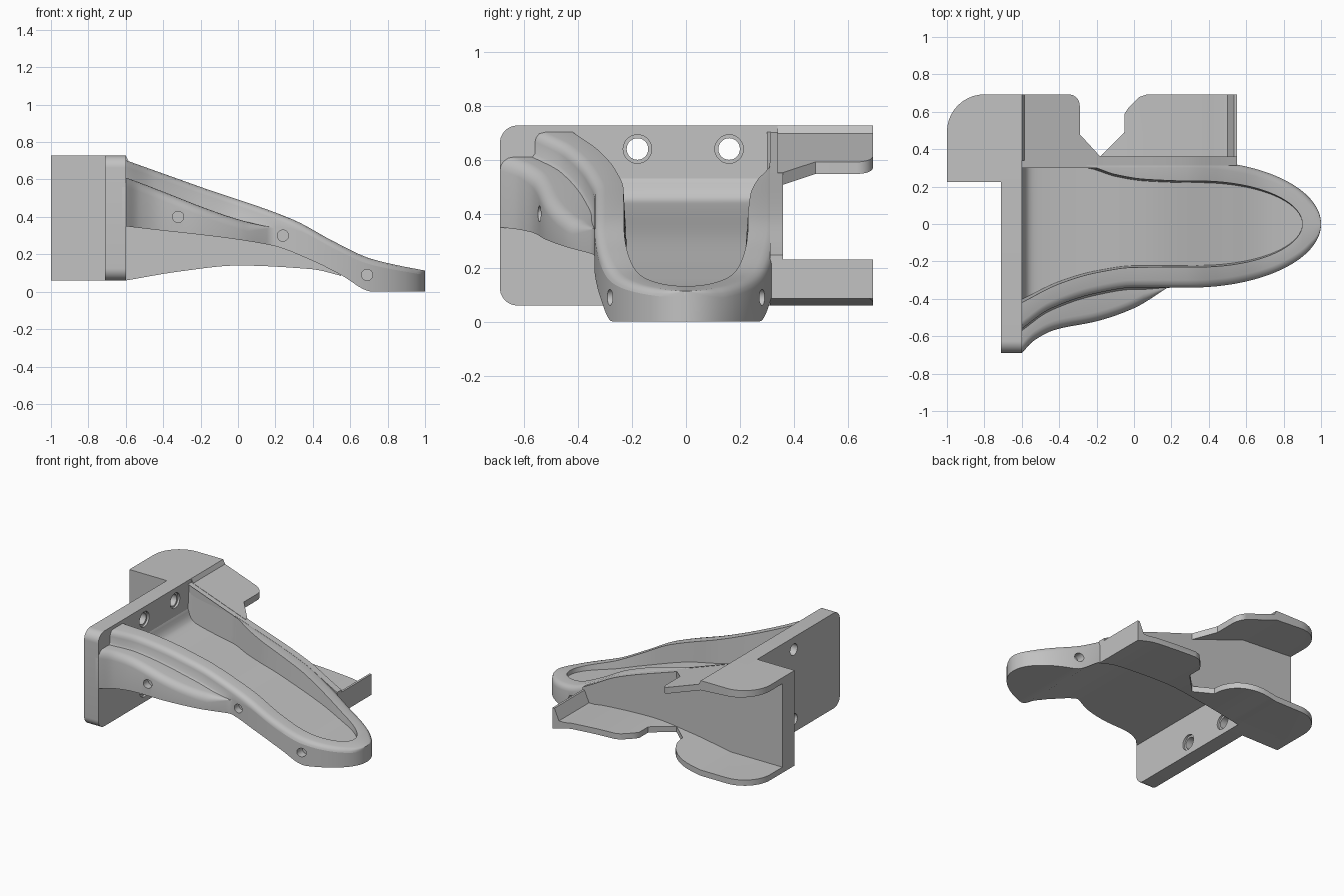
import bpy, bmesh, math
from mathutils import Matrix, Vector

if "Cube" in bpy.data.objects:
    bpy.data.objects.remove(bpy.data.objects["Cube"])

grey = bpy.data.materials.new("satin_grey")
grey.use_nodes = True
grey.diffuse_color = (0.54, 0.54, 0.54, 1)
grey.node_tree.nodes["Principled BSDF"].inputs["Base Color"].default_value = (0.54, 0.54, 0.54, 1)


def finish(name, bm):
    bmesh.ops.remove_doubles(bm, verts=bm.verts, dist=0.0005)
    bmesh.ops.recalc_face_normals(bm, faces=bm.faces)
    mesh = bpy.data.meshes.new(name)
    bm.to_mesh(mesh)
    bm.free()
    mesh.materials.append(grey)
    ob = bpy.data.objects.new(name, mesh)
    bpy.context.collection.objects.link(ob)
    return ob


def prism(name, pts, axis, lo, hi):
    """Extrude a 2D profile along x, y or z."""
    def place(p, d):
        return {"x": (d, *p), "y": (p[0], d, p[1]), "z": (*p, d)}[axis]
    bm = bmesh.new()
    rings = [[bm.verts.new(place(p, d)) for p in pts] for d in (lo, hi)]
    for ring in rings:
        bm.faces.new(ring)
    for i in range(len(pts)):
        j = (i + 1) % len(pts)
        bm.faces.new((rings[0][i], rings[0][j], rings[1][j], rings[1][i]))
    return finish(name, bm)


def rod(name, start, end, r1, r2):
    start, end = Vector(start), Vector(end)
    d = end - start
    bm = bmesh.new()
    bmesh.ops.create_cone(bm, cap_ends=True, segments=28, radius1=r1, radius2=r2, depth=d.length,
                          matrix=Matrix.Translation((start + end) / 2)
                          @ d.to_track_quat("Z", "Y").to_matrix().to_4x4())
    return finish(name, bm)


def boolean(ob, cutter, operation="DIFFERENCE"):
    cutter.hide_render = True
    mod = ob.modifiers.new("cut", "BOOLEAN")
    mod.operation, mod.object, mod.solver = operation, cutter, "EXACT"
    bpy.context.view_layer.objects.active = ob
    bpy.ops.object.modifier_apply(modifier=mod.name)
    bpy.data.objects.remove(cutter)


def arc(cx, cy, r, a, b, n=10):
    return [(cx + r * math.cos(math.radians(a + (b - a) * i / n)),
             cy + r * math.sin(math.radians(a + (b - a) * i / n))) for i in range(n + 1)]


def curve(*pts):
    """Smooth interpolation through points, without overshoot."""
    n = len(pts)
    s = [(pts[i + 1][1] - pts[i][1]) / (pts[i + 1][0] - pts[i][0]) for i in range(n - 1)]
    m = [s[0]] + [2 * a * b / (a + b) if a * b > 0 else 0 for a, b in zip(s, s[1:])] + [s[-1]]

    def f(x):
        x = min(max(x, pts[0][0]), pts[-1][0])
        i = max(k for k in range(n - 1) if pts[k][0] <= x)
        h = pts[i + 1][0] - pts[i][0]
        t = (x - pts[i][0]) / h
        return (pts[i][1] * (1 + 2 * t) * (1 - t) ** 2 + m[i] * h * t * (1 - t) ** 2
                + pts[i + 1][1] * t * t * (3 - 2 * t) + m[i + 1] * h * t * t * (t - 1))
    return f


def oval(x, cx, a, b):
    return b * math.sqrt(max(0, 1 - (max(x - cx, 0) / a) ** 2))


# Height and width curves along the length
top = curve((-.62, .71), (-.2, .56), (.3, .383), (.5, .275), (.7, .18), (.85, .142), (1, .113))
ledge = curve((-.6, .61), (.15, .35), (.3, .33), (.5, .235), (.7, .145), (1, .085))
floor = curve((-.62, .56), (-.6, .53), (-.585, .485), (-.56, .453), (-.52, .437),
              (.1, .32), (.5, .19), (.7, .13), (.9, .1))
underside = curve((-.6, .35), (.17, .25), (.4, .165), (.55, .09), (.72, 0), (1, 0))
wall_foot = curve((-.6, .06), (-.3, .11), (0, .14), (.4, .12), (.55, .085))
skirt = curve((-.6, .69), (-.53, .62), (-.42, .565), (-.2, .52), (0, .45), (.18, .34))
rim_out = curve((-.6, .56), (-.45, .455), (-.2, .37), (0, .34), (.3, .34))
rim_in = curve((-.6, .42), (-.4, .32), (-.2, .26), (0, .232), (.3, .23))
back_in = curve((-.6, .316), (-.26, .312), (-.1, .265), (.05, .24), (.25, .23))


def section(x):
    outer = oval(x, .3, .7, .34)
    inner = oval(x, .35, .55, 1)
    yf = skirt(x) if x < .18 else outer
    yr = rim_out(x) if x < .3 else outer
    yi, yb = rim_in(x) * inner, back_in(x) * inner
    z, zl, zu = top(x), ledge(x), underside(x)
    zf = floor(x) if inner > 0 else z
    r = min(.04, yr * .3)               # rim rounding
    w = min(.05, max(0, yf - yr) * .6)  # ledge rounding
    rim = [(0, r * .9), (r * .12, r * .5), (r * .4, r * .15), (r, 0)]
    pts = [(-yf, zu)]
    pts += [(-(yf - w * (1 - math.cos(t))), zl - w * (1 - math.sin(t)))
            for t in (0, .4, .8, 1.2, 1.57)]
    pts += [(-(yr + w * .2), zl), (-yr, zl + .2 * w + .003)]
    pts += [(-(yr - dy), z - dz) for dy, dz in rim]
    pts += [(-yi, z), (-yi * .96, zf), (yb * .96, zf), (yb, z)]
    pts += [(outer - dy, z - dz) for dy, dz in reversed(rim)]
    return pts + [(outer, zu)]


# Tongue body lofted from cross-sections
xs = [-.62, -.61, -.6, -.594, -.588, -.58, -.57, -.56, -.545]
xs += [-.53 + .83 * i / 40 for i in range(40)]
xs += [.3 + .6 * math.sin(math.pi / 2 * i / 26) for i in range(27)]
xs += [.9005 + .0993 * math.sin(math.pi / 2 * i / 14) for i in range(15)]
bm = bmesh.new()
rings = [[bm.verts.new((x, *p)) for p in section(x)] for x in xs]
for a, b in zip(rings, rings[1:]):
    for i in range(len(a)):
        j = (i + 1) % len(a)
        bm.faces.new((a[i], a[j], b[j], b[i]))
bm.faces.new(rings[0])
bm.faces.new(rings[-1])
tongue = finish("tongue_body", bm)

# Shallow round sockets along the sides
for x, z, y in ((-.32, .4, -.545), (.24, .3, -.34), (.69, .09, -.28), (.69, .09, .28)):
    side = math.copysign(1, y)
    boolean(tongue, rod("socket_cutter", (x, y + side * .1, z), (x, y - side * .05, z), .03, .03))

# Mounting plate with rounded outer corners and countersunk holes
outline = [(.36, .06), (.36, .727)] + arc(-.625, .662, .065, 90, 180) + arc(-.625, .125, .065, 180, 270)
plate = prism("mounting_plate", outline, "x", -.71, -.6)
for y in (-.18, .16):
    for z in (.15, .64):
        boolean(plate, rod("hole_cutter", (-.8, y, z), (-.5, y, z), .04, .04))
        boolean(plate, rod("sink_cutter", (-.615, y, z), (-.59, y, z), .053, .053))

# Back wall and its thick end block
steps = [-.6 + 1.15 * i / 24 for i in range(25)]
wall = prism("back_wall", [(x, wall_foot(x)) for x in steps]
             + [(x, top(x) - .002) for x in reversed(steps)], "y", .312, .36)
block = prism("end_block", [(-1, .06), (-.6, .06), (-.6, .727), (-1, .727)], "y", .225, .36)

# Flanges: strips trimmed to a notched outline, the lower one with a wider corner
low = [(-1, .06)] + [(x, wall_foot(x)) for x in steps]
lip = [(.55, .23), (.535, .23), (.5, .15)]
lower = low + lip + [(x, z + .04) for x, z in reversed(low) if x < .48]
upper = [(-1, .727), (-.6, .727), (-.585, top(-.585)), (-.18, top(-.18)), (-.18, top(-.18) - .045),
         (-.6, .66), (-1, .685)]
flanges = []
for name, profile, r in (("lower_flange", lower, .24), ("upper_flange", upper, .06)):
    trim = ([(-1, .3)] + arc(-.8, .493, .2, 180, 90) + arc(-.29 - r, .693 - r, r, 90, 0)
            + [(-.29, .45 if r > .1 else .48), (-.18, .36), (-.05, .49), (-.05, .59), (-.03, .62),
               (.03, .68), (.07, .693), (.55, .693), (.55, .3)])
    flange = prism(name, profile, "y", .34, .71)
    boolean(flange, prism("trim_cutter", trim, "z", -.2, 1), "INTERSECT")
    flanges.append(flange)

# Smooth shading with sharp edges kept
bpy.ops.object.select_all(action="DESELECT")
for ob in [tongue, plate, wall, block] + flanges:
    ob.select_set(True)
bpy.context.view_layer.objects.active = tongue
bpy.ops.object.shade_smooth_by_angle(angle=math.radians(40))
